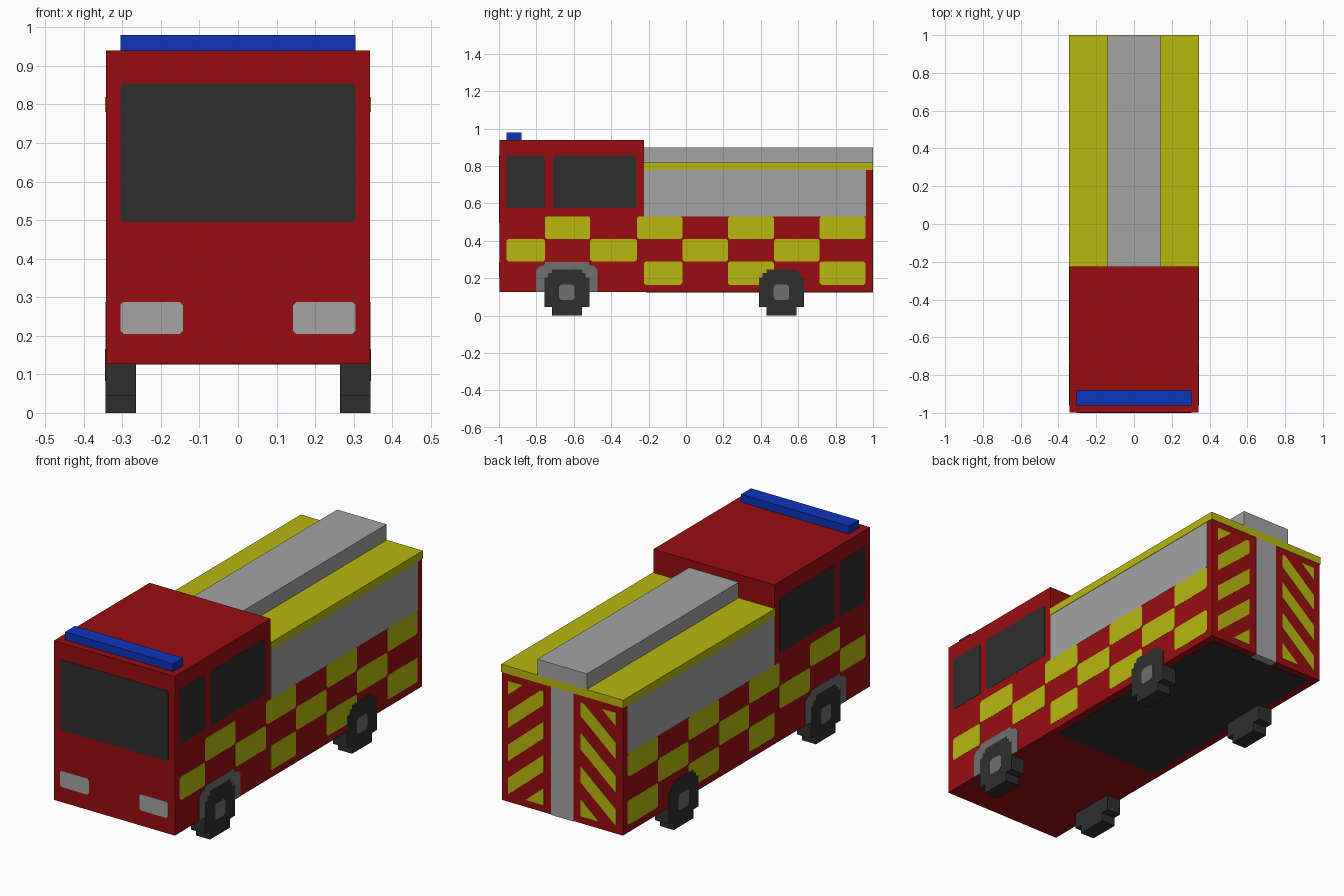
import bpy, bmesh

if "Cube" in bpy.data.objects:
    bpy.data.objects.remove(bpy.data.objects["Cube"], do_unlink=True)


def material(name, rgb):
    m = bpy.data.materials.new(name)
    m.use_nodes = True
    m.diffuse_color = (*rgb, 1)
    m.node_tree.nodes["Principled BSDF"].inputs["Base Color"].default_value = (*rgb, 1)
    return m


RED = material("red paint", (0.32, 0.004, 0.005))
YELLOW = material("yellow paint", (0.48, 0.48, 0.005))
DARK = material("dark grey", (0.028, 0.028, 0.028))
SILVER = material("silver grey", (0.37, 0.37, 0.37))
GREY = material("mid grey", (0.16, 0.16, 0.16))
BLUE = material("blue light", (0.004, 0.036, 0.5))


def prism(name, pts, axis, lo, hi, mat):
    """Extrude a 2D outline along an axis (0=x, 1=y, 2=z) from lo to hi."""
    bm = bmesh.new()

    def place(p, d):
        co = list(p)
        co.insert(axis, d)
        return co

    face = bm.faces.new([bm.verts.new(place(p, lo)) for p in pts])
    new = bmesh.ops.extrude_face_region(bm, geom=[face])["geom"]
    for v in new:
        if isinstance(v, bmesh.types.BMVert):
            v.co[axis] = hi
    bmesh.ops.recalc_face_normals(bm, faces=bm.faces)
    me = bpy.data.meshes.new(name)
    bm.to_mesh(me)
    bm.free()
    me.materials.append(mat)
    ob = bpy.data.objects.new(name, me)
    bpy.context.collection.objects.link(ob)
    return ob


def rect(a0, a1, b0, b1, c=0.0):
    """Rectangle outline, with corners cut by c."""
    if c == 0:
        return [(a0, b0), (a1, b0), (a1, b1), (a0, b1)]
    return [(a0 + c, b0), (a1 - c, b0), (a1, b0 + c), (a1, b1 - c),
            (a1 - c, b1), (a0 + c, b1), (a0, b1 - c), (a0, b0 + c)]


def clip(pts, limit, sign):
    """Keep the part of a 2D outline with sign * (z - limit) >= 0."""
    out = []
    for i, p in enumerate(pts):
        q = pts[(i + 1) % len(pts)]
        dp, dq = sign * (p[1] - limit), sign * (q[1] - limit)
        if dp >= 0:
            out.append(p)
        if dp * dq < 0:
            t = dp / (dp - dq)
            out.append((p[0] + t * (q[0] - p[0]), limit))
    return out


# Main bodywork
W, L, SPLIT = 0.342, 0.998, -0.225
prism("cab", rect(-W, W, -L, SPLIT), 2, 0.127, 0.94, RED)
prism("rear_body", rect(-W, W, SPLIT, L), 2, 0.127, 0.78, RED)
prism("rear_roof", rect(-0.345, 0.345, SPLIT, 1), 2, 0.78, 0.82, YELLOW)
prism("roof_locker", rect(-0.14, 0.14, SPLIT, 1), 2, 0.82, 0.90, SILVER)
prism("light_bar", rect(-0.305, 0.305, -0.96, -0.88), 2, 0.94, 0.98, BLUE)
prism("underside_panel", rect(-0.30, 0.30, -0.215, 0.96), 2, 0.125, 0.13, DARK)

# Front details
prism("windscreen", rect(-0.305, 0.305, 0.495, 0.855, 0.008), 1, -1, -0.995, DARK)
for name, s in (("left", 1), ("right", -1)):
    prism(name + "_headlight", rect(*sorted((s * 0.143, s * 0.305)), 0.205, 0.288, 0.008),
          1, -1, -0.995, SILVER)

# Rear shutter, wrapping under the back edge
prism("rear_shutter", rect(-0.064, 0.062, 0.126, 0.78), 1, 0.995, 1, SILVER)
prism("rear_shutter_sill", rect(-0.064, 0.062, 0.96, 0.999), 2, 0.125, 0.13, SILVER)

# Yellow blocks: rows of (bottom, top, spans along y)
STEPS = [-0.96, -0.755, -0.512, -0.263, -0.02, 0.225, 0.47, 0.715, 0.96]
ROWS = [(0.41, 0.53, (1, 3, 5, 7)), (0.29, 0.41, (0, 2, 4, 6)), (0.165, 0.29, (3, 5, 7))]

# Stepped wheel outline around its axle line
HALF = [(0.08, 0), (0.08, 0.045), (0.12, 0.045), (0.12, 0.205), (0.10, 0.205),
        (0.10, 0.228), (0.08, 0.228), (0.08, 0.247)]
TYRE = HALF + [(-y, z) for y, z in reversed(HALF)]
ARCH = [(-0.165, 0.127), (0.165, 0.127), (0.165, 0.245), (0.145, 0.265), (0.12, 0.27),
        (0.115, 0.288), (-0.115, 0.288), (-0.12, 0.27), (-0.145, 0.265), (-0.165, 0.245)]


def shift(pts, dy):
    return [(y + dy, z) for y, z in pts]


for side, s in (("left", 1), ("right", -1)):
    # Side windows and locker panel
    prism(side + "_front_window", rect(-0.96, -0.755, 0.575, 0.857, 0.008), 0,
          s * 0.338, s * 0.343, DARK)
    prism(side + "_rear_window", rect(-0.712, -0.267, 0.575, 0.857, 0.008), 0,
          s * 0.338, s * 0.343, DARK)
    prism(side + "_locker_panel", rect(SPLIT, 0.962, 0.53, 0.78), 0,
          s * 0.338, s * 0.343, SILVER)

    # Chequered blocks
    for r, (z0, z1, cols) in enumerate(ROWS):
        for c in cols:
            y0 = STEPS[c]
            if r == 2 and c == 3:
                y0 = SPLIT
            prism(f"{side}_block_{r}_{c}", rect(y0, STEPS[c + 1], z0, z1, 0.009), 0,
                  s * 0.338, s * 0.343, YELLOW)

    # Wheels and front arch
    prism(side + "_front_arch", shift(ARCH, -0.637), 0, s * 0.338, s * 0.3435, GREY)
    for end, y in (("front", -0.637), ("rear", 0.51)):
        prism(f"{side}_{end}_tyre", shift(TYRE, y), 0, s * 0.265, s * 0.344, DARK)
        prism(f"{side}_{end}_hub", rect(y - 0.042, y + 0.042, 0.083, 0.166, 0.012), 0,
              s * 0.34, s * 0.345, GREY)

    # Diagonal rear stripes rising toward the centre
    for k in range(-1, 4):
        z = 0.165 + 0.17 * k
        quad = [(s * 0.305, z), (s * 0.105, z + 0.17),
                (s * 0.105, z + 0.255), (s * 0.305, z + 0.085)]
        pts = clip(clip(quad, 0.163, 1), 0.745, -1)
        prism(f"{side}_rear_stripe_{k + 1}", pts, 1, 0.995, 1, YELLOW)
